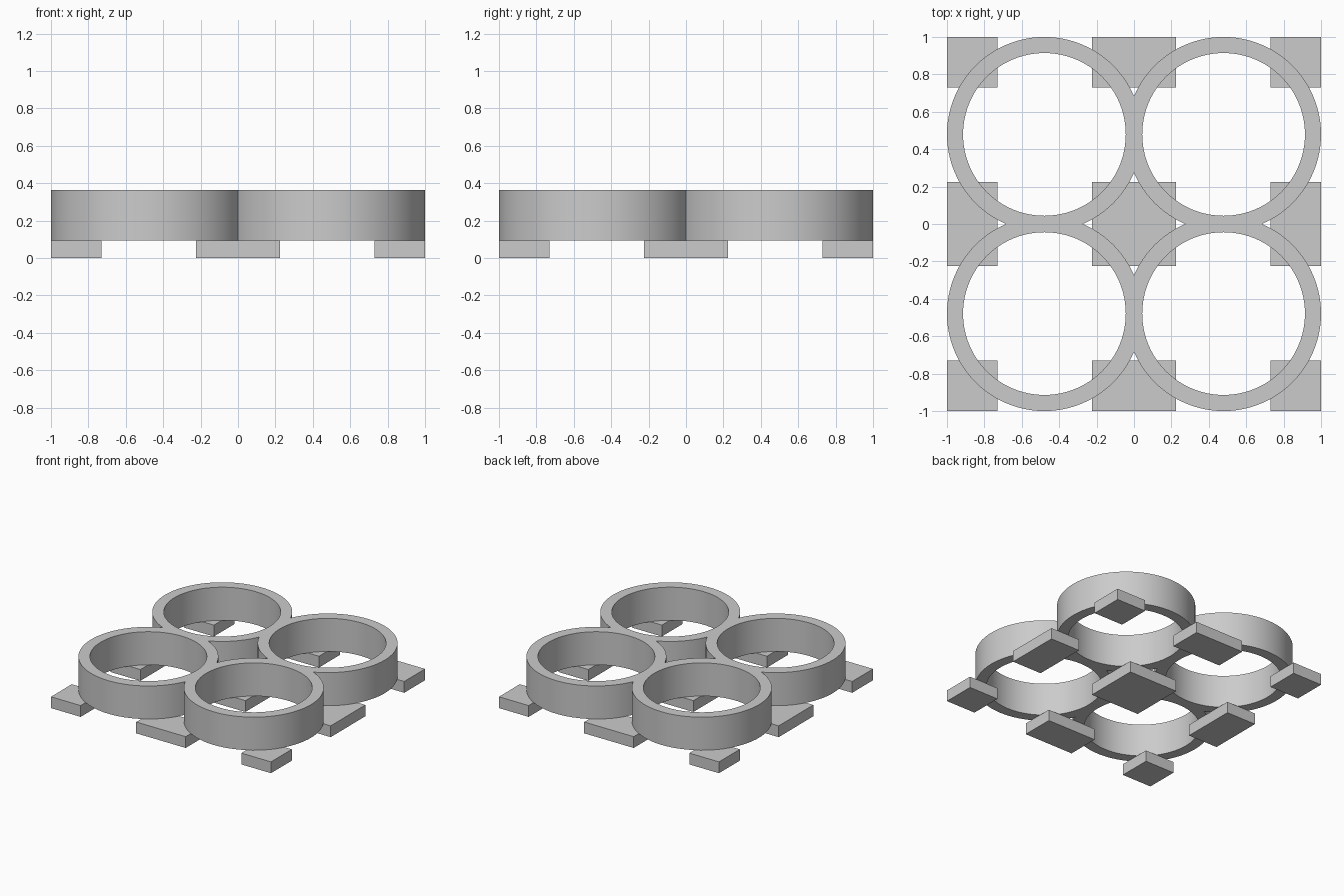
import bpy

if "Cube" in bpy.data.objects:
    bpy.data.objects.remove(bpy.data.objects["Cube"], do_unlink=True)

PAD_TOP, RING_TOP = 0.093, 0.365
OUTER, INNER = 0.521, 0.435
CENTRE = 0.479

grey = bpy.data.materials.new("plain_grey")
grey.use_nodes = True
colour = (0.6, 0.6, 0.6, 1)
grey.diffuse_color = colour
grey.node_tree.nodes["Principled BSDF"].inputs["Base Color"].default_value = colour


def cylinder(name, x, y, radius, low, high):
    bpy.ops.mesh.primitive_cylinder_add(
        vertices=96, radius=radius, depth=high - low, location=(x, y, (low + high) / 2))
    obj = bpy.context.object
    obj.name = name
    return obj


def boolean(target, tool, operation):
    mod = target.modifiers.new(operation.title(), 'BOOLEAN')
    mod.operation, mod.solver, mod.object = operation, 'EXACT', tool
    bpy.context.view_layer.objects.active = target
    bpy.ops.object.modifier_apply(modifier=mod.name)
    bpy.data.objects.remove(tool, do_unlink=True)


# Four overlapping rings fused into one body, then bored out
spots = [(x, y) for x in (-CENTRE, CENTRE) for y in (-CENTRE, CENTRE)]
rings = cylinder("ring_cluster", *spots[0], OUTER, PAD_TOP, RING_TOP)
for spot in spots[1:]:
    boolean(rings, cylinder("ring_disc", *spot, OUTER, PAD_TOP, RING_TOP), 'UNION')
for spot in spots:
    boolean(rings, cylinder("bore", *spot, INNER, 0, 1), 'DIFFERENCE')
rings.data.materials.clear()
rings.data.materials.append(grey)
bpy.ops.object.select_all(action='DESELECT')
rings.select_set(True)
bpy.context.view_layer.objects.active = rings
bpy.ops.object.shade_smooth_by_angle()

# Three by three grid of foot pads, wider along the middle lines
spans = {"left": (0.73, 1), "middle": (-0.225, 0.225), "right": (-1, -0.73)}
rows = {"front": (-1, -0.73), "centre": (-0.225, 0.225), "back": (0.73, 1)}
for side, (x0, x1) in spans.items():
    for row, (y0, y1) in rows.items():
        bpy.ops.mesh.primitive_cube_add(
            size=1, location=((x0 + x1) / 2, (y0 + y1) / 2, PAD_TOP / 2))
        pad = bpy.context.object
        pad.name = f"foot_pad_{row}_{side}"
        pad.scale = (x1 - x0, y1 - y0, PAD_TOP)
        pad.data.materials.append(grey)
